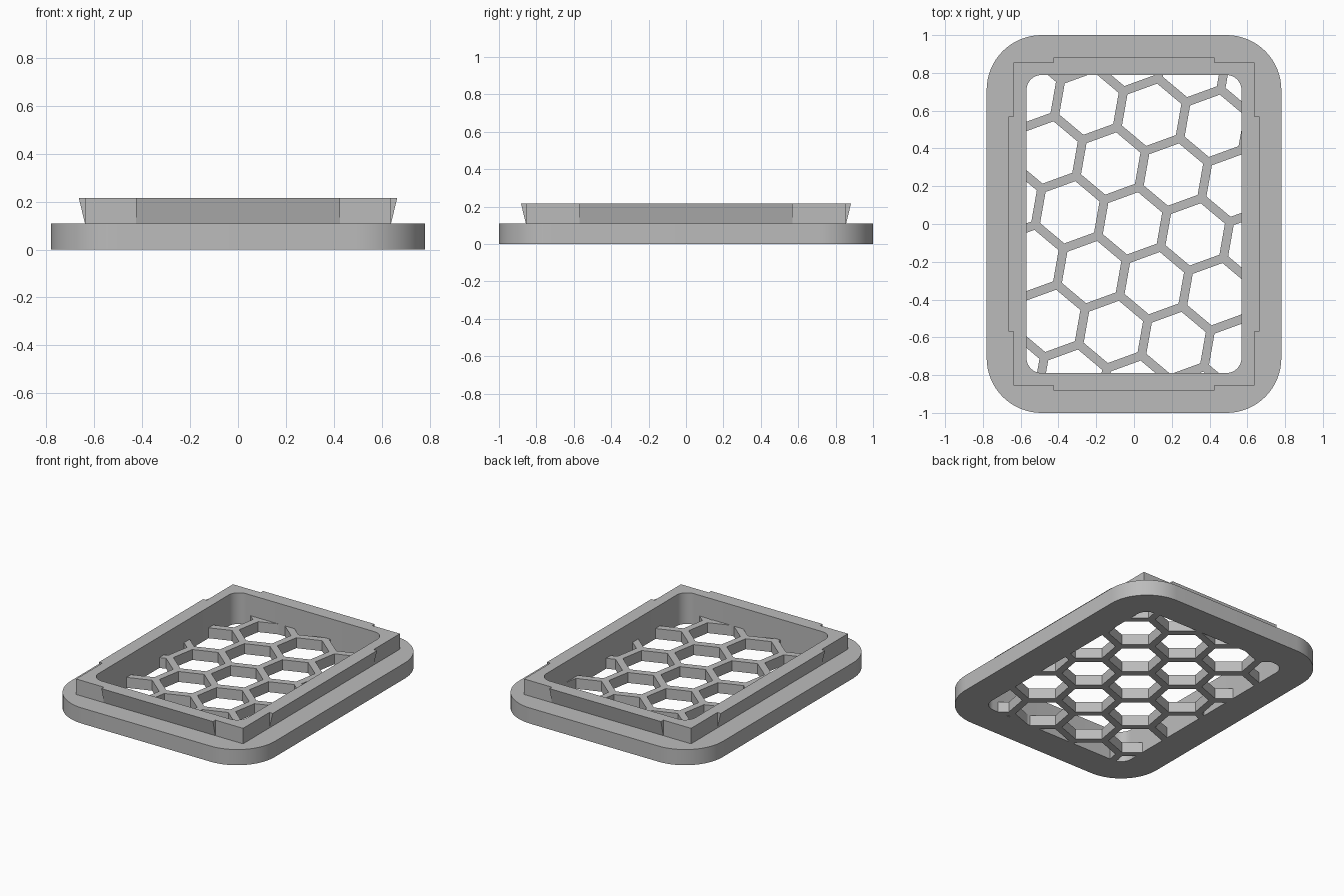
import bpy, bmesh
from math import cos, sin, pi, radians, sqrt
from mathutils import Vector

if "Cube" in bpy.data.objects:
    bpy.data.objects.remove(bpy.data.objects["Cube"], do_unlink=True)

# Overall sizes (half widths in x and y, heights in z)
BASE = (0.78, 1.0)
COLLAR = (0.638, 0.856)
OPENING = (0.569, 0.789)
BASE_TOP, COLLAR_TOP, GRILLE_TOP = 0.108, 0.215, 0.072
CATCH_DEPTH = 0.026

# Honeycomb layout
PITCH, RIB, TILT = 0.337, 0.047, radians(-10)
CELL_ORIGIN = Vector((0.324, -0.055))

grey = bpy.data.materials.new("grey_plastic")
grey.use_nodes = True
grey.diffuse_color = (0.5, 0.5, 0.5, 1)
bsdf = next(n for n in grey.node_tree.nodes if n.type == "BSDF_PRINCIPLED")
bsdf.inputs["Base Color"].default_value = grey.diffuse_color
bsdf.inputs["Roughness"].default_value = 0.6


def rounded_rect(half, r, steps=16):
    """Outline of a rectangle with rounded corners, counter-clockwise."""
    points = []
    for i, (sx, sy) in enumerate([(1, 1), (-1, 1), (-1, -1), (1, -1)]):
        for k in range(steps + 1):
            a = (i + k / steps) * pi / 2
            points.append((sx * (half[0] - r) + r * cos(a),
                           sy * (half[1] - r) + r * sin(a)))
    return points


def rect(half):
    x, y = half
    return [(x, y), (-x, y), (-x, -y), (x, -y)]


def prisms(name, outlines, z0, z1):
    """One object holding an upright prism for each outline."""
    bm = bmesh.new()
    for outline in outlines:
        low = [bm.verts.new((x, y, z0)) for x, y in outline]
        high = [bm.verts.new((x, y, z1)) for x, y in outline]
        bm.faces.new(low[::-1])
        bm.faces.new(high)
        for i in range(len(low)):
            j = (i + 1) % len(low)
            bm.faces.new((low[i], low[j], high[j], high[i]))
    return finish(name, bm)


def finish(name, bm):
    mesh = bpy.data.meshes.new(name)
    bmesh.ops.recalc_face_normals(bm, faces=bm.faces)
    bm.to_mesh(mesh)
    bm.free()
    mesh.materials.append(grey)
    ob = bpy.data.objects.new(name, mesh)
    bpy.context.collection.objects.link(ob)
    return ob


def activate(ob):
    bpy.ops.object.select_all(action="DESELECT")
    ob.select_set(True)
    bpy.context.view_layer.objects.active = ob


def cut(ob, cutter):
    mod = ob.modifiers.new("cut", "BOOLEAN")
    mod.operation = "DIFFERENCE"
    mod.solver = "EXACT"
    mod.object = cutter
    activate(ob)
    bpy.ops.object.modifier_apply(modifier=mod.name)
    bpy.ops.object.shade_smooth_by_angle(angle=radians(30))


# Rounded base and square collar, both pierced by the same opening
opening = rounded_rect(OPENING, 0.08, 10)
opening_cutter = prisms("opening_cutter", [opening], -0.1, 0.4)
base_frame = prisms("base_frame", [rounded_rect(BASE, 0.29)], 0, BASE_TOP)
collar = prisms("collar", [rect(COLLAR)], BASE_TOP, COLLAR_TOP)
cut(base_frame, opening_cutter)
cut(collar, opening_cutter)

# Honeycomb grille: a thin panel with tilted hexagonal holes
step_a = PITCH * Vector((cos(TILT), sin(TILT)))
step_b = PITCH * Vector((cos(TILT - pi / 3), sin(TILT - pi / 3)))
radius = (PITCH - RIB) / sqrt(3)
cells = []
for i in range(-7, 8):
    for j in range(-7, 8):
        c = CELL_ORIGIN + i * step_a + j * step_b
        if abs(c.x) < OPENING[0] + PITCH and abs(c.y) < OPENING[1] + PITCH:
            cells.append([(c.x + radius * cos(TILT + pi / 6 + k * pi / 3),
                           c.y + radius * sin(TILT + pi / 6 + k * pi / 3))
                          for k in range(6)])
grille = prisms("honeycomb_grille", [opening], 0, GRILLE_TOP)
hole_cutter = prisms("hole_cutter", cells, -0.1, 0.2)
cut(grille, hole_cutter)

for helper in (opening_cutter, hole_cutter):
    bpy.data.objects.remove(helper, do_unlink=True)


# Tapered snap catches, one along each side of the collar
def catch(name, distance, half_length, angle):
    bm = bmesh.new()
    profile = [(distance, BASE_TOP), (distance + CATCH_DEPTH, COLLAR_TOP),
               (distance, COLLAR_TOP)]
    ends = [[bm.verts.new((d, s * half_length, z)) for d, z in profile]
            for s in (-1, 1)]
    bm.faces.new(ends[0])
    bm.faces.new(ends[1][::-1])
    for i in range(3):
        j = (i + 1) % 3
        bm.faces.new((ends[0][i], ends[1][i], ends[1][j], ends[0][j]))
    finish(name, bm).rotation_euler.z = angle


for name, axis, half_length, angle in [
        ("left_catch", 0, 0.569, 0), ("back_catch", 1, 0.426, pi / 2),
        ("right_catch", 0, 0.569, pi), ("front_catch", 1, 0.426, -pi / 2)]:
    catch(name, COLLAR[axis], half_length, angle)
